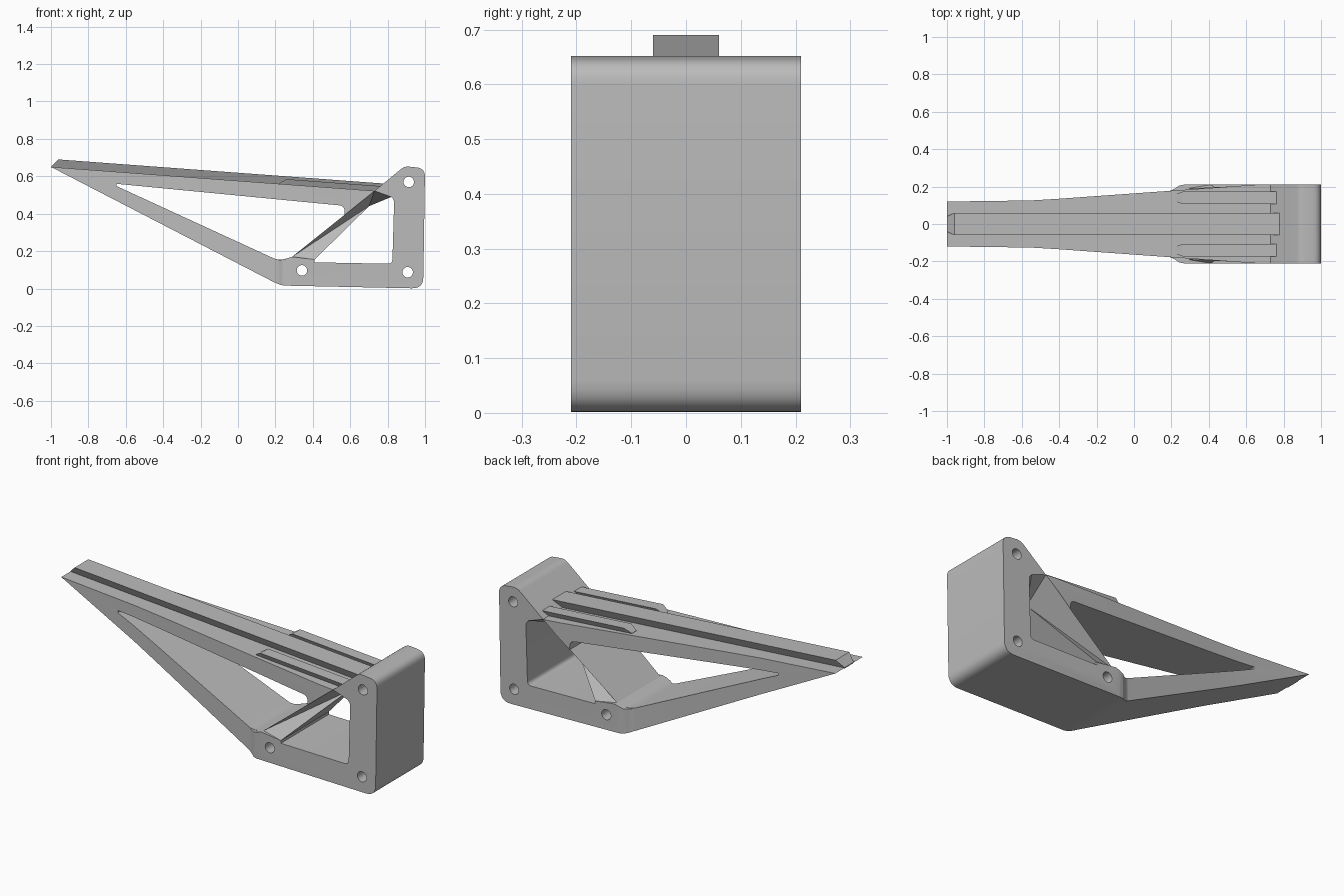
import bpy, bmesh, math
from mathutils import Vector

cube = bpy.data.objects.get("Cube")
if cube:
    bpy.data.objects.remove(cube, do_unlink=True)

grey = bpy.data.materials.new("plain grey")
grey.use_nodes = True
tone = (0.5, 0.5, 0.5, 1)
grey.diffuse_color = tone
grey.node_tree.nodes["Principled BSDF"].inputs["Base Color"].default_value = tone


def finish(name, bm):
    bmesh.ops.recalc_face_normals(bm, faces=bm.faces)
    mesh = bpy.data.meshes.new(name)
    bm.to_mesh(mesh)
    bm.free()
    mesh.materials.append(grey)
    obj = bpy.data.objects.new(name, mesh)
    bpy.context.collection.objects.link(obj)
    return obj


def smooth(obj):
    bpy.ops.object.select_all(action='DESELECT')
    obj.select_set(True)
    bpy.context.view_layer.objects.active = obj
    bpy.ops.object.shade_smooth_by_angle(angle=math.radians(28))


def half_width(x, stations):
    for (xa, wa), (xb, wb) in zip(stations, stations[1:]):
        if x <= xb:
            return wa + (wb - wa) * max(0, x - xa) / (xb - xa)
    return stations[-1][1]


def rounded(points, steps=6):
    """Points are (x, z) or (x, z, trim length of the rounded corner)."""
    out = []
    for i, p in enumerate(points):
        c = Vector(p[:2])
        if len(p) == 2:
            out.append(c)
            continue
        a = c + (Vector(points[i - 1][:2]) - c).normalized() * p[2]
        b = c + (Vector(points[(i + 1) % len(points)][:2]) - c).normalized() * p[2]
        for k in range(steps + 1):
            t = k / steps
            out.append(a * (1 - t) ** 2 + c * 2 * t * (1 - t) + b * t * t)
    return out


def prism(name, points, stations):
    """Side profile extruded across y, its half width following the stations."""
    bm = bmesh.new()
    face = bm.faces.new([bm.verts.new((p[0], -1, p[1])) for p in rounded(points)])
    ext = bmesh.ops.extrude_face_region(bm, geom=[face])
    for v in ext["geom"]:
        if isinstance(v, bmesh.types.BMVert):
            v.co.y = 1
    for x, _ in stations[1:-1]:
        bmesh.ops.bisect_plane(bm, geom=bm.verts[:] + bm.edges[:] + bm.faces[:],
                               plane_co=(x, 0, 0), plane_no=(1, 0, 0), dist=1e-5)
    for v in bm.verts:
        v.co.y *= half_width(v.co.x, stations)
    return finish(name, bm)


# Tapered arm: upper and lower bars around a long triangular opening
taper = [(-1, 0.12), (-0.55, 0.126), (-0.4, 0.135), (0.2, 0.178), (0.65, 0.21), (1, 0.21)]
smooth(prism("upper_arm", [(-1, 0.65), (0.73, 0.522), (0.57, 0.393),
                           (0.57, 0.442, 0.03), (-0.65, 0.56)], taper))
smooth(prism("lower_arm", [(-1, 0.65), (-0.65, 0.56), (-0.65, 0.548), (0.22, 0.148, 0.04),
                           (0.29, 0.17), (0.3, 0.05), (0.25, 0.02), (0.19, 0.035)], taper))

# Mounting base and upright block in one L-shaped body
flare = [(0.17, 0.172), (0.2, 0.18), (0.22, 0.19), (0.24, 0.205), (0.265, 0.21), (1, 0.21)]
base = prism("mounting_base", [
    (0.17, 0.045), (0.23, 0.016, 0.03), (0.99, 0, 0.06), (1, 0.643, 0.045),
    (0.89, 0.654, 0.025), (0.73, 0.522), (0.82, 0.49), (0.835, 0.47, 0.01),
    (0.825, 0.132, 0.025), (0.41, 0.14), (0.41, 0.155), (0.29, 0.17),
    (0.22, 0.148, 0.03), (0.17, 0.171)], flare)

# Bolt holes through the base
for i, (x, z) in enumerate([(0.342, 0.097), (0.907, 0.087), (0.913, 0.57)]):
    bpy.ops.mesh.primitive_cylinder_add(vertices=32, radius=0.028, depth=1,
                                        location=(x, 0, z), rotation=(math.pi / 2, 0, 0))
    cutter = bpy.context.object
    cutter.name = f"bolt_hole_cutter_{i + 1}"
    cutter.data.materials.append(grey)
    mod = base.modifiers.new("bolt_hole", 'BOOLEAN')
    mod.operation, mod.solver, mod.object = 'DIFFERENCE', 'EXACT', cutter
    bpy.context.view_layer.objects.active = base
    bpy.ops.object.modifier_apply(modifier=mod.name)
    bpy.data.objects.remove(cutter, do_unlink=True)
smooth(base)

# Diagonal brace, hollowed on both sides towards a point near the middle
bm = bmesh.new()
sides = []
for s in (-1, 1):
    sides.append([bm.verts.new((x, s * y, z)) for x, y, z in [
        (0.29, 0.19, 0.17), (0.41, 0.21, 0.155), (0.70, 0.03, 0.44),
        (0.82, 0.21, 0.49), (0.73, 0.21, 0.522)]])
    p, q, apex, r, t = sides[-1]
    for tri in ((p, q, apex), (p, apex, t), (t, apex, r)):
        bm.faces.new(tri)
for i in range(5):
    j = (i + 1) % 5
    bm.faces.new([sides[0][i], sides[0][j], sides[1][j], sides[1][i]])
finish("diagonal_brace", bm)


# Undercut rails along the top, with pointed leading ends
def rail(name, start, end, y, top, bottom, height):
    deck = lambda x: 0.65 - 0.074 * (x + 1)
    bm = bmesh.new()
    rings = []
    for x, up, wide in [(start, 0.002, bottom * 1.05), (start + 0.04, height, top),
                        (end, height, top)]:
        low = deck(x) - 0.003
        rings.append([bm.verts.new((x, y + w, z)) for w, z in
                      [(-bottom, low), (bottom, low),
                       (wide, deck(x) + up), (-wide, deck(x) + up)]])
    for a, b in zip(rings, rings[1:]):
        for i in range(4):
            j = (i + 1) % 4
            bm.faces.new([a[i], a[j], b[j], b[i]])
    bm.faces.new(rings[0])
    bm.faces.new(rings[-1])
    finish(name, bm)


rail("centre_rail", -1, 0.785, 0, 0.06, 0.038, 0.043)
for side, s in (("left", 1), ("right", -1)):
    rail(f"{side}_rail", 0.22, 0.768, s * 0.14, 0.033, 0.018, 0.028)
